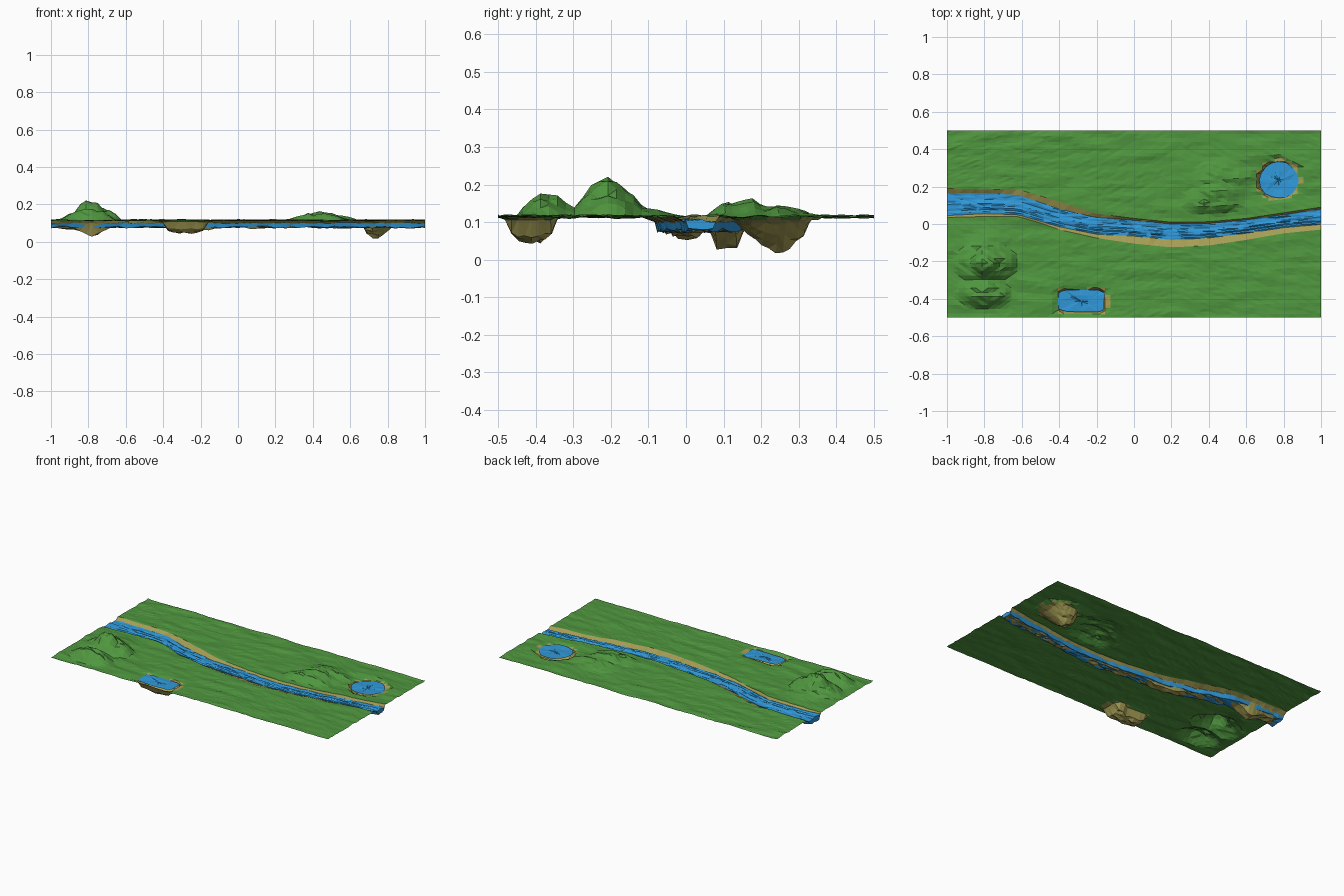
import bpy, bmesh, math, random
from mathutils import Vector, noise

if "Cube" in bpy.data.objects:
    bpy.data.objects.remove(bpy.data.objects["Cube"])

random.seed(4)

def material(name, col):
    m = bpy.data.materials.new(name)
    m.diffuse_color = (*col, 1)
    m.use_nodes = True
    m.node_tree.nodes["Principled BSDF"].inputs["Base Color"].default_value = m.diffuse_color
    return m

GRASS = material("grass", (0.08, 0.31, 0.05))
SAND = material("sand", (0.38, 0.34, 0.09))
WATER = material("water", (0.03, 0.32, 0.70))

# River banks: x, outer south, water south, water north, outer north
BANKS = [(-1, .035, .045, .165, .19), (-.8, .04, .055, .165, .185), (-.62, .04, .05, .155, .185),
         (-.5, .005, .015, .115, .15), (-.4, -.03, -.015, .08, .12), (-.2, -.075, -.055, .035, .055),
         (0, -.105, -.065, .02, .03), (.2, -.125, -.085, .0, .01), (.4, -.115, -.075, .003, .012),
         (.6, -.085, -.05, .022, .03), (.8, -.05, -.02, .05, .06), (1, -.03, -.002, .08, .09)]

# Bumps: x, y, radius x, radius y, height
HILLS = [(-.75, -.21, .13, .10, .07), (-.84, -.21, .12, .11, .05), (-.80, -.37, .15, .08, .06),
         (-.78, -.10, .12, .07, .02), (.42, .13, .17, .08, .04), (.47, .24, .16, .11, .03)]

# Ponds: x, y, half width, half depth, squareness exponent, floor z, deepest point
PONDS = [(.775, .235, .105, .10, 2, .0, (.735, .245)),
         (-.28, -.412, .125, .06, 5, .042, (-.28, -.41))]

def banks(x):
    for a, b in zip(BANKS, BANKS[1:]):
        if x <= b[0] + 1e-6:
            t = (x - a[0]) / (b[0] - a[0])
            return [p + (q - p) * t for p, q in zip(a[1:], b[1:])]

def pond_radius(p, x, y):
    return (abs((x - p[0]) / p[2]) ** p[4] + abs((y - p[1]) / p[3]) ** p[4]) ** (1 / p[4])

def ground(x, y):
    z = .115 + .008 * noise.noise(Vector((x * 5, y * 18, 1))) + random.uniform(-.0015, .0015)
    for hx, hy, rx, ry, h in HILLS:
        d = math.hypot((x - hx) / rx, (y - hy) / ry)
        if d < 1:
            z += h * (1 - d * d) * random.uniform(.75, 1.1)
    for p in PONDS:
        r = pond_radius(p, x, y)
        if r < 1.2:
            z = min(z, .106)
        if r < .95:
            if p[4] == 2:
                d = math.hypot(x - p[6][0], y - p[6][1]) / .115
                z = .1 - .1 * max(0, 1 - d) ** .9 * random.uniform(.8, 1)
            else:
                z = p[5] + .05 * max(0, r - .45) + random.uniform(0, .012)
    return z

def river_bed(x):
    return (.078 - .05 * math.exp(-((x + .78) / .06) ** 2) - .02 * math.exp(-((x + .25) / .12) ** 2)
            + .014 * noise.noise(Vector((x * 6, 0, 7))) + random.uniform(-.006, .006))

def make(name, bm, mats):
    me = bpy.data.meshes.new(name)
    bm.to_mesh(me)
    bm.free()
    for m in mats:
        me.materials.append(m)
    ob = bpy.data.objects.new(name, me)
    bpy.context.collection.objects.link(ob)

def lattice(bm, rows):
    for a, b in zip(rows, rows[1:]):
        for i in range(len(a) - 1):
            bm.faces.new((a[i], b[i], b[i + 1], a[i + 1]))

# Terrain sheet: rows follow the river so the banks stay crisp
NX, NS = 64, 24
bm = bmesh.new()
rows = []
for i in range(NX + 1):
    x = -1 + 2 * i / NX
    so, s, n, no = banks(x)
    col = [(-.5 + (so + .5) * j / NS, "g") for j in range(NS)]
    col += [(so, "g"), (s, "b"), (s + .25 * (n - s), "w"), (s + .5 * (n - s), "w"),
            (s + .75 * (n - s), "w"), (n, "b")]
    col += [(no + (.5 - no) * j / NS, "g") for j in range(NS + 1)]
    row = []
    for y, kind in col:
        if kind == "g":
            z = ground(x, y)
        elif kind == "b":
            z = .101 + random.uniform(-.003, .003)
        else:
            z = river_bed(x)
        row.append(bm.verts.new((x, y, z)))
    rows.append(row)
lattice(bm, rows)
for f in bm.faces:
    c = f.calc_center_median()
    so, s, n, no = banks(c.x)
    if so < c.y < no or any(pond_radius(p, c.x, c.y) < 1.12 for p in PONDS):
        f.material_index = 1
bmesh.ops.triangulate(bm, faces=bm.faces[:])
make("terrain", bm, [GRASS, SAND])

# River water: rippled closed ribbon with streaks along the flow
bm = bmesh.new()
rows = []
M, NR = 10, 50
ripple = [random.uniform(-.005, .005) for _ in range(M + 1)]
for i in range(NR + 1):
    x = -1 + 2 * i / NR
    so, s, n, no = banks(x)
    top, low = [], []
    for j in range(M + 1):
        y = s + (n - s) * j / M
        z = .103 + ripple[j] + random.uniform(-.003, .003)
        top.append(bm.verts.new((x, y, z)))
    for j in (9, 7, 5, 3, 1):
        low.append(bm.verts.new((x, s + (n - s) * j / M, .079 + random.uniform(-.008, .006))))
    rows.append(top + low + [top[0]])
lattice(bm, rows)
for r in (rows[0], rows[-1]):
    bm.faces.new(r[:-1])
bmesh.ops.triangulate(bm, faces=bm.faces[:])
bmesh.ops.recalc_face_normals(bm, faces=bm.faces[:])
make("river_water", bm, [WATER])

# Pond water: rings of slightly wavy facets
for k, p in enumerate(PONDS):
    bm = bmesh.new()
    rows = []
    for f in (.05, .5, 1):
        row = []
        for a in range(16):
            t = 2 * math.pi * a / 16
            q = 2 / p[4]
            cx = math.copysign(abs(math.cos(t)) ** q, math.cos(t))
            cy = math.copysign(abs(math.sin(t)) ** q, math.sin(t))
            w = f * random.uniform(.95, 1.03)
            row.append(bm.verts.new((p[0] + p[2] * w * cx, p[1] + p[3] * w * cy,
                                     .109 + random.uniform(-.002, .003))))
        rows.append(row + [row[0]])
    lattice(bm, rows)
    bm.faces.new(rows[0][:-1])
    bmesh.ops.triangulate(bm, faces=bm.faces[:])
    bmesh.ops.recalc_face_normals(bm, faces=bm.faces[:])
    for f in bm.faces:
        if f.normal.z < 0:
            f.normal_flip()
    make("pond_water_%d" % (k + 1), bm, [WATER])
